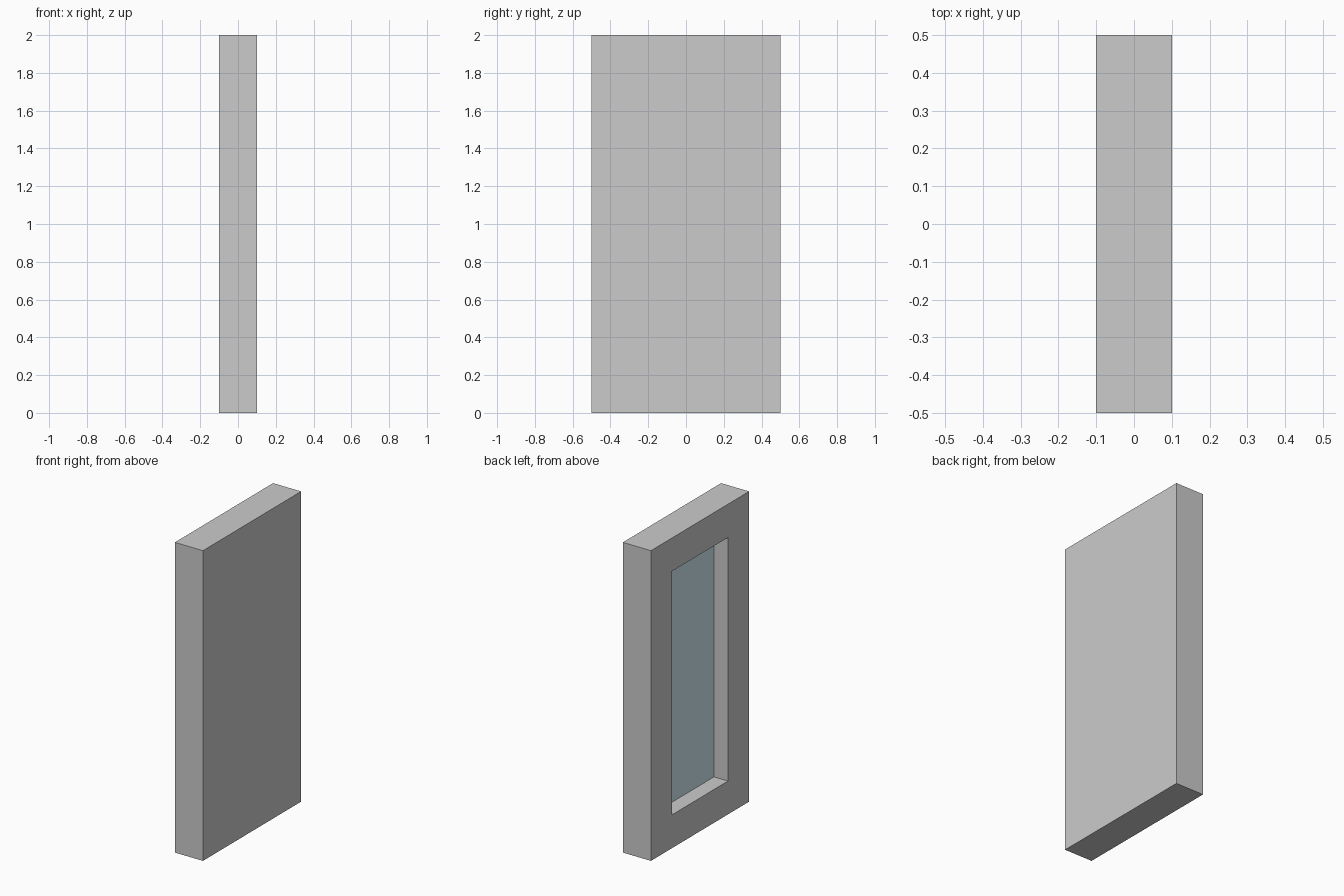
import bpy, bmesh

if "Cube" in bpy.data.objects:
    bpy.data.objects.remove(bpy.data.objects["Cube"])

DEPTH, WIDTH, HEIGHT = 0.2, 1.0, 2.0
BORDER, RECESS = 0.215, 0.1


def add_object(name, bm):
    mesh = bpy.data.meshes.new(name)
    bm.to_mesh(mesh)
    bm.free()
    obj = bpy.data.objects.new(name, mesh)
    bpy.context.collection.objects.link(obj)
    return obj


# Frame: solid slab with a rectangular recess in its left face
bm = bmesh.new()
bmesh.ops.create_cube(bm, size=1)
bmesh.ops.scale(bm, vec=(DEPTH, WIDTH, HEIGHT), verts=bm.verts)
bmesh.ops.translate(bm, vec=(0, 0, HEIGHT / 2), verts=bm.verts)
bm.normal_update()
panel = next(f for f in bm.faces if f.normal.x < -0.9)
bmesh.ops.inset_region(bm, faces=[panel], thickness=BORDER, use_even_offset=True)
rim = bmesh.ops.extrude_discrete_faces(bm, faces=[panel])["faces"][0]
bmesh.ops.translate(bm, vec=(RECESS, 0, 0), verts=rim.verts)
corners = [v.co.copy() for v in rim.verts]
bmesh.ops.delete(bm, geom=[rim], context='FACES_ONLY')
add_object("frame", bm)

# Mirror pane: fills the floor of the recess
bm = bmesh.new()
bm.faces.new([bm.verts.new(co) for co in corners])
pane = add_object("mirror_pane", bm)
glass = bpy.data.materials.new("pale_blue_glass")
glass.diffuse_color = (0.64, 0.82, 0.90, 1)
glass.use_nodes = True
glass.node_tree.nodes["Principled BSDF"].inputs["Base Color"].default_value = glass.diffuse_color
pane.data.materials.append(glass)
